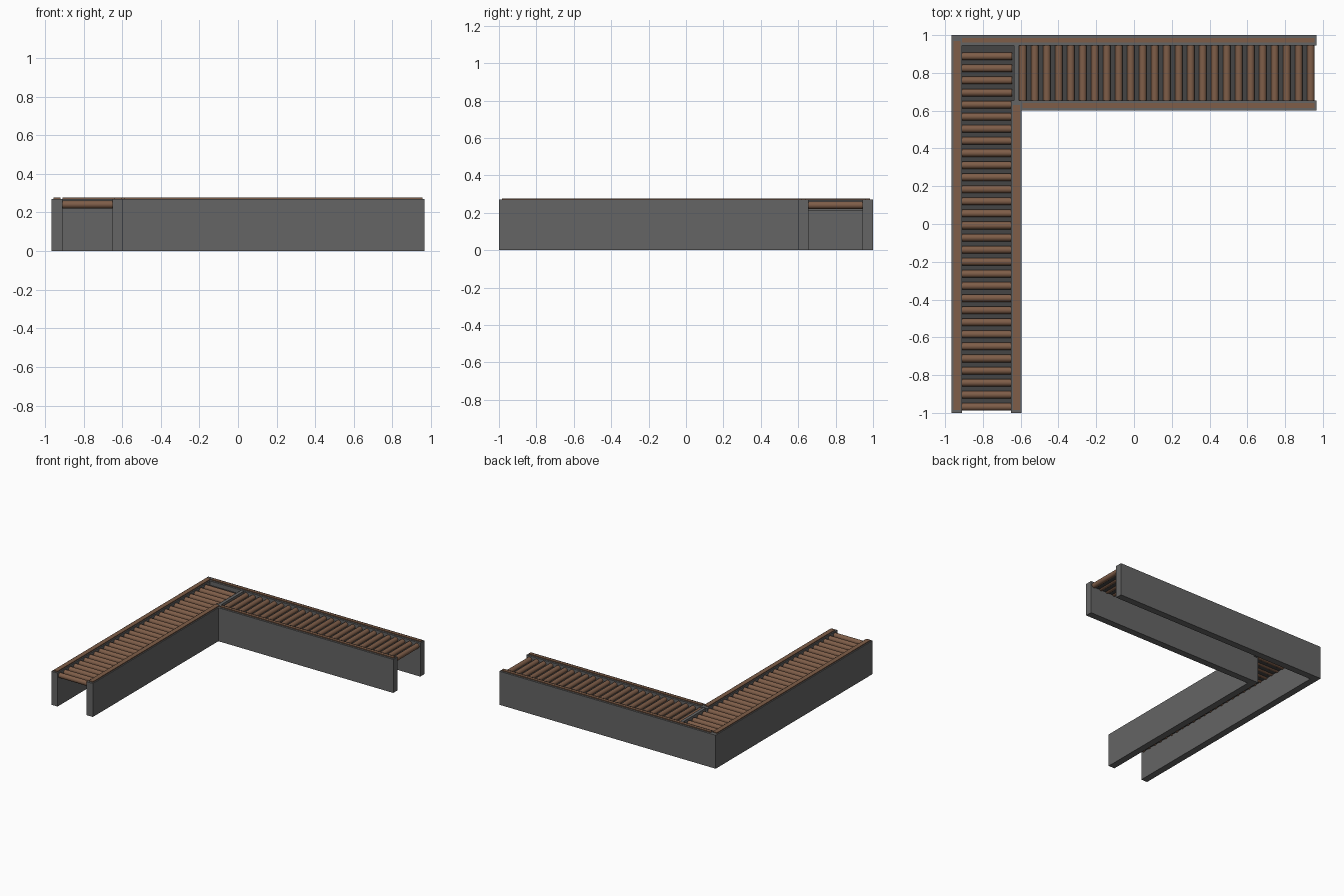
import bpy, math

if "Cube" in bpy.data.objects:
    bpy.data.objects.remove(bpy.data.objects["Cube"])


def material(name, rgb):
    m = bpy.data.materials.new(name)
    m.diffuse_color = (*rgb, 1)
    m.use_nodes = True
    m.node_tree.nodes["Principled BSDF"].inputs["Base Color"].default_value = m.diffuse_color
    return m


GREY = material("dark_grey", (0.13, 0.13, 0.13))
DARK = material("bed_grey", (0.06, 0.06, 0.06))
BROWN = material("brown", (0.21, 0.11, 0.065))


def box(name, x, y, z, mat):
    """Box from (min, max) pairs."""
    bpy.ops.mesh.primitive_cube_add(size=1, location=[sum(p) / 2 for p in (x, y, z)])
    o = bpy.context.object
    o.name = name
    o.scale = [p[1] - p[0] for p in (x, y, z)]
    bpy.ops.object.transform_apply(location=False, rotation=False, scale=True)
    o.data.materials.append(mat)
    return o


def rollers(name, first, length, rotation, axis, count, pitch):
    """Row of smooth rollers repeated along one axis."""
    bpy.ops.mesh.primitive_cylinder_add(vertices=16, radius=0.02, depth=length,
                                        location=first, rotation=rotation)
    o = bpy.context.object
    o.name = name
    bpy.ops.object.transform_apply(location=False, rotation=True, scale=False)
    o.data.materials.append(BROWN)
    bpy.ops.object.shade_smooth_by_angle()
    a = o.modifiers.new("row", "ARRAY")
    a.count = count
    a.use_relative_offset = False
    a.use_constant_offset = True
    a.constant_offset_displace = [pitch if i == axis else 0 for i in range(3)]


# Side walls of both conveyor runs
WALL = (0, 0.27)
box("outer_left_wall", (-0.965, -0.91), (-1, 1), WALL, GREY)
box("inner_left_wall", (-0.65, -0.595), (-1, 0.655), WALL, GREY)
box("outer_back_wall", (-0.91, 0.965), (0.945, 1), WALL, GREY)
box("inner_back_wall", (-0.595, 0.965), (0.6, 0.655), WALL, GREY)

# Thin strips on top of the walls
STRIP = (0.268, 0.277)
box("outer_left_strip", (-0.956, -0.919), (-0.985, 0.97), STRIP, BROWN)
box("inner_left_strip", (-0.641, -0.604), (-0.985, 0.63), STRIP, BROWN)
box("outer_back_strip", (-0.91, 0.955), (0.96, 0.985), STRIP, BROWN)
box("inner_back_strip", (-0.59, 0.955), (0.615, 0.64), STRIP, BROWN)

# Divider where the two runs meet
box("corner_divider", (-0.635, -0.61), (0.655, 0.945), (0.21, 0.268), GREY)

# Beds beneath the rollers
BED = (0.228, 0.236)
box("left_bed", (-0.91, -0.635), (-0.97, 0.945), BED, DARK)
box("left_bed_edge", (-0.65, -0.635), (0.655, 0.945), BED, DARK)
box("back_bed", (-0.61, 0.94), (0.655, 0.945), BED, DARK)

# Rollers
rollers("left_rollers", (-0.78, -0.968, 0.241), 0.27, (0, math.pi / 2, 0), 1, 30, 0.064)
rollers("back_rollers", (-0.588, 0.8, 0.241), 0.30, (math.pi / 2, 0, 0), 0, 25, 0.0635)
